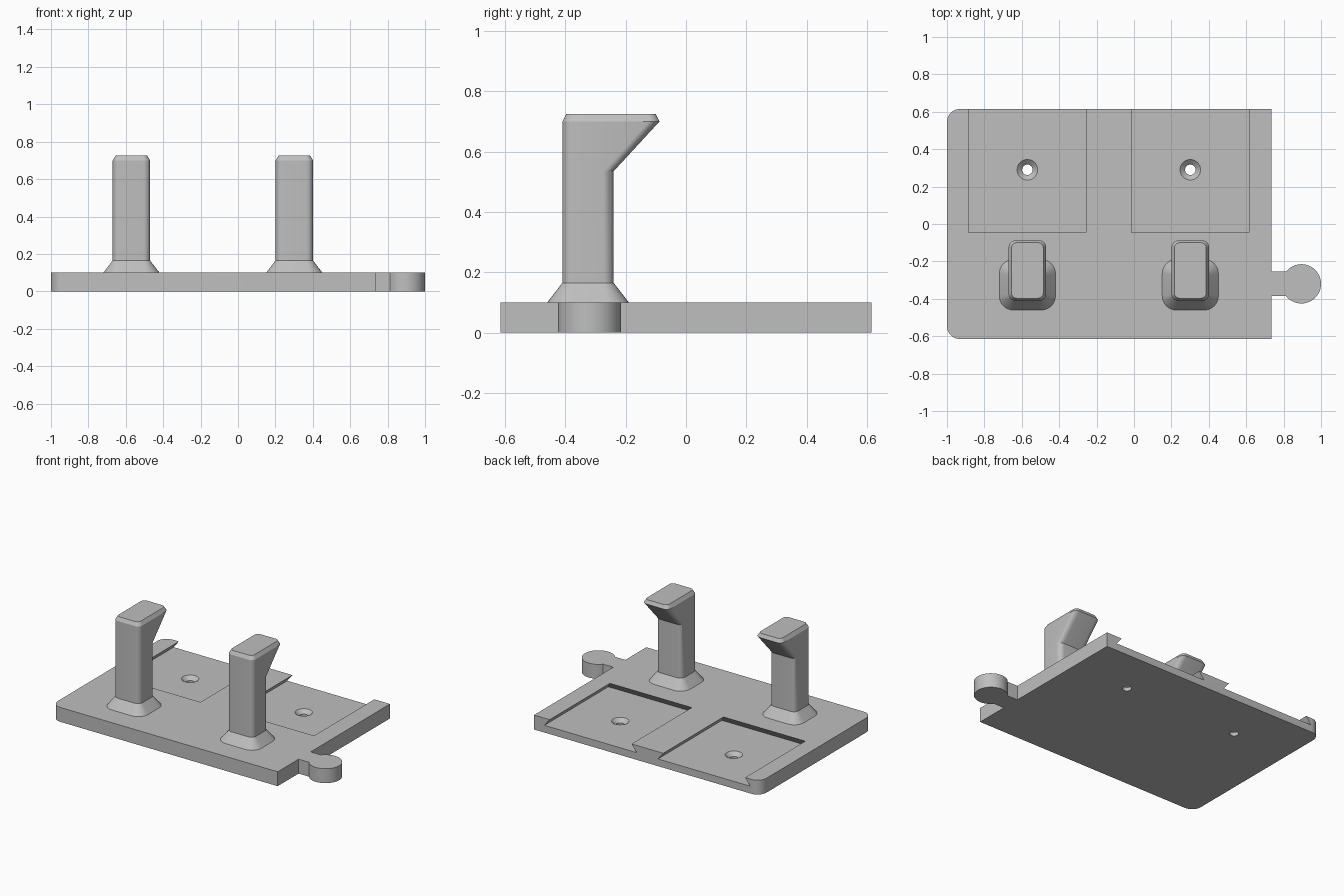
import bpy
import bmesh
from math import cos, sin, pi, asin, radians

cube = bpy.data.objects.get("Cube")
if cube:
    bpy.data.objects.remove(cube, do_unlink=True)

grey = bpy.data.materials.new("light_grey_plastic")
grey.use_nodes = True
colour = (0.52, 0.52, 0.52, 1)
grey.diffuse_color = colour
grey.node_tree.nodes["Principled BSDF"].inputs["Base Color"].default_value = colour


def arc(cx, cy, r, a0, a1, n):
    """Points along an arc, angles in radians."""
    steps = [a0 + (a1 - a0) * i / n for i in range(n + 1)]
    return [(cx + r * cos(a), cy + r * sin(a)) for a in steps]


def rounded_rect(x0, x1, y0, y1, r):
    corners = [(x1 - r, y1 - r), (x0 + r, y1 - r), (x0 + r, y0 + r), (x1 - r, y0 + r)]
    pts = []
    for i, (cx, cy) in enumerate(corners):
        pts += arc(cx, cy, r, i * pi / 2, (i + 1) * pi / 2, 8)
    return pts


def rect(x0, x1, y0, y1):
    return [(x0, y0), (x1, y0), (x1, y1), (x0, y1)]


def loft(name, sections):
    """Closed solid through (z, outline) sections with equal point counts."""
    bm = bmesh.new()
    rings = [[bm.verts.new((x, y, z)) for x, y in pts] for z, pts in sections]
    n = len(rings[0])
    for a, b in zip(rings, rings[1:]):
        for i in range(n):
            j = (i + 1) % n
            bm.faces.new((a[i], a[j], b[j], b[i]))
    bm.faces.new(rings[0][::-1])
    bm.faces.new(rings[-1])
    bmesh.ops.recalc_face_normals(bm, faces=bm.faces)
    mesh = bpy.data.meshes.new(name)
    bm.to_mesh(mesh)
    bm.free()
    mesh.materials.append(grey)
    obj = bpy.data.objects.new(name, mesh)
    bpy.context.collection.objects.link(obj)
    return obj


def smooth(obj):
    obj.data.shade_smooth()
    obj.data.set_sharp_from_angle(angle=radians(25))


THICK, FLOOR = 0.1, 0.05
LEFT, RIGHT, HALF_Y, CORNER = -1.0, 0.735, 0.615, 0.07
STATIONS = {"right": -0.57, "left": 0.301}

# Base plate outline with a round connector tab on one side
tab_x, tab_y, tab_r, neck = 0.895, -0.32, 0.105, 0.066
open_angle = pi - asin(neck / tab_r)
outline = arc(LEFT + CORNER, -HALF_Y + CORNER, CORNER, pi, 1.5 * pi, 10)
outline += [(RIGHT, -HALF_Y), (RIGHT, tab_y - neck)]
outline += arc(tab_x, tab_y, tab_r, -open_angle, open_angle, 48)
outline += [(RIGHT, tab_y + neck), (RIGHT, HALF_Y)]
outline += arc(LEFT + CORNER, HALF_Y - CORNER, CORNER, pi / 2, pi, 10)
base = loft("base_plate", [(0, outline), (THICK, outline)])

# Dovetail pockets open at the back, each with a countersunk screw hole
cutters = []
for side, x in STATIONS.items():
    half, under, front, back = 0.314, 0.04, -0.045, 0.75
    wide = rect(x - half - under, x + half + under, front - under, back)
    slim = rect(x - half, x + half, front, back)
    cutters.append(loft("pocket_cutter_" + side,
                        [(FLOOR, wide), (THICK, slim), (THICK + 0.05, slim)]))
    bore = arc(x, 0.29, 0.028, 0, 2 * pi, 32)[:-1]
    sink = arc(x, 0.29, 0.055, 0, 2 * pi, 32)[:-1]
    cutters.append(loft("screw_cutter_" + side,
                        [(-0.05, bore), (0.025, bore), (FLOOR, sink), (0.08, sink)]))

for cutter in cutters:
    cutter.hide_render = True
    mod = base.modifiers.new(cutter.name, "BOOLEAN")
    mod.operation = "DIFFERENCE"
    mod.solver = "EXACT"
    mod.object = cutter

# Bake the cuts and remove the cutters
bpy.context.view_layer.update()
graph = bpy.context.evaluated_depsgraph_get()
cut_mesh = bpy.data.meshes.new_from_object(base.evaluated_get(graph))
base.modifiers.clear()
base.data = cut_mesh
for cutter in cutters:
    bpy.data.objects.remove(cutter, do_unlink=True)
smooth(base)

# Hook posts: flared foot, straight shaft, overhanging chamfered head
# Each row: height, half width, front y, back y, corner radius
POST = [
    (THICK - 0.004, 0.15, -0.46, -0.19, 0.075),
    (THICK, 0.15, -0.46, -0.19, 0.075),
    (0.165, 0.1, -0.41, -0.24, 0.035),
    (0.535, 0.1, -0.41, -0.24, 0.035),
    (0.7, 0.1, -0.41, -0.088, 0.035),
    (0.725, 0.085, -0.397, -0.1, 0.028),
]
for side, x in STATIONS.items():
    post = loft("hook_post_" + side,
                [(z, rounded_rect(x - w, x + w, y0, y1, r)) for z, w, y0, y1, r in POST])
    smooth(post)
